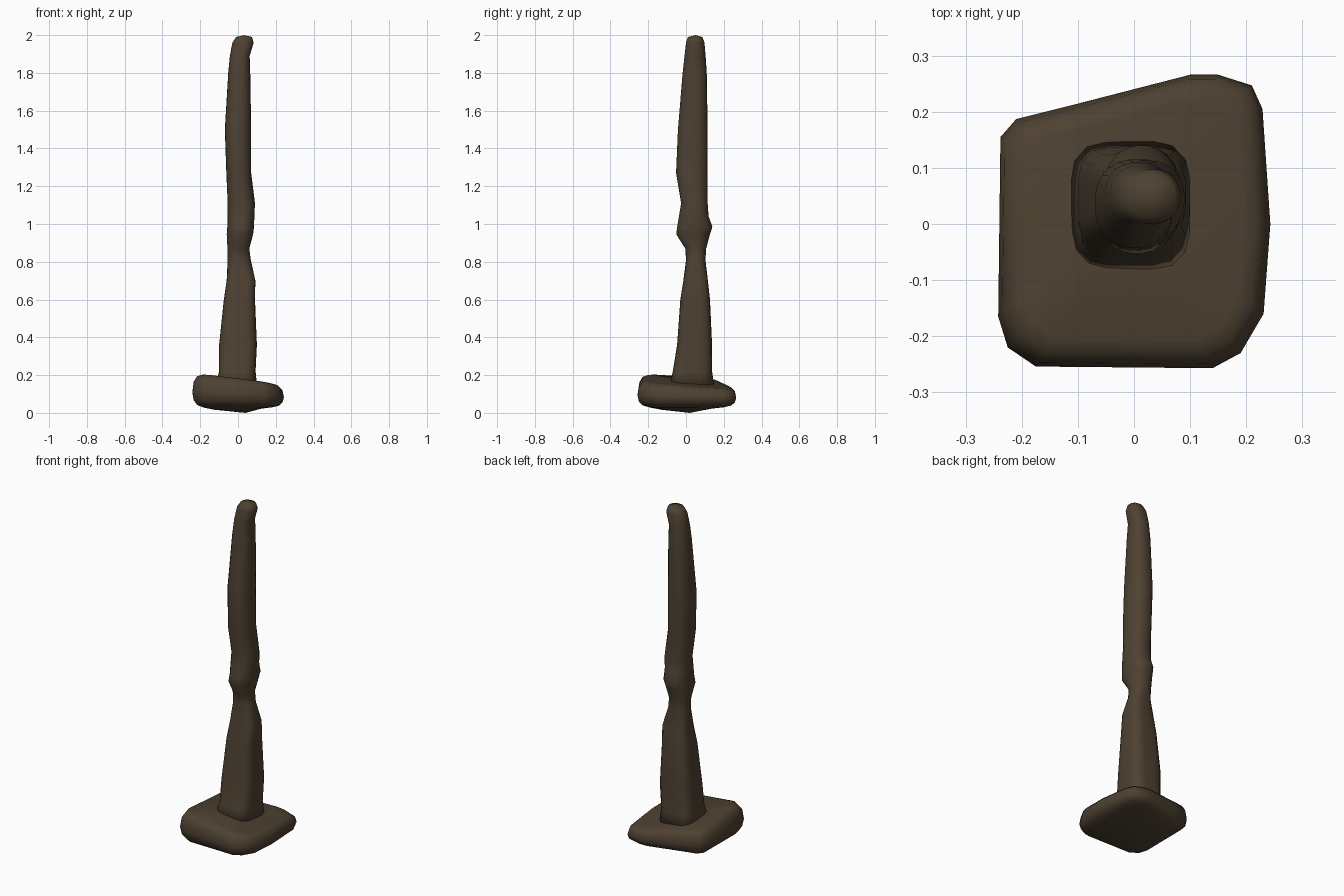
import bpy, bmesh, math

if "Cube" in bpy.data.objects:
    bpy.data.objects.remove(bpy.data.objects["Cube"])

wood = bpy.data.materials.new("dark brown wood")
wood.diffuse_color = (0.075, 0.053, 0.031, 1)
wood.use_nodes = True
wood.node_tree.nodes["Principled BSDF"].inputs["Base Color"].default_value = wood.diffuse_color


def loft(name, rings, low, high):
    """Skin a stack of rings, closing both ends with a fan to a pole point."""
    bm = bmesh.new()
    loops = [[bm.verts.new(p) for p in r] for r in rings]
    n = len(loops[0])
    for a, b in zip(loops, loops[1:]):
        for i in range(n):
            j = (i + 1) % n
            bm.faces.new((a[i], a[j], b[j], b[i]))
    for loop, pole in ((loops[0], low), (loops[-1], high)):
        v = bm.verts.new(pole)
        for i in range(n):
            bm.faces.new((loop[i], loop[(i + 1) % n], v))
    bmesh.ops.recalc_face_normals(bm, faces=bm.faces)
    me = bpy.data.meshes.new(name)
    bm.to_mesh(me)
    bm.free()
    for p in me.polygons:
        p.use_smooth = True
    me.materials.append(wood)
    ob = bpy.data.objects.new(name, me)
    bpy.context.collection.objects.link(ob)
    return ob


# Worn post: z, x min, x max, y min, y max
sections = [
    (.15, -.12, .1, -.085, .148), (.22, -.1, .093, -.07, .138),
    (.36, -.1, .1, -.047, .138), (.6, -.075, .09, -.03, .127),
    (.7, -.06, .092, -.014, .116), (.81, -.055, .068, 0, .103),
    (.87, -.056, .06, -.004, .107), (.945, -.06, .08, -.052, .127),
    (.985, -.057, .085, -.047, .14), (1.04, -.055, .087, -.038, .12),
    (1.11, -.055, .09, -.026, .115), (1.27, -.062, .07, -.053, .115),
    (1.5, -.07, .07, -.043, .115), (1.8, -.052, .065, -.018, .11),
    (1.89, -.043, .062, -.008, .104), (1.96, -.03, .083, 0, .098),
    (1.99, -.01, .074, .01, .087),
]


def section_ring(z, x0, x1, y0, y1, n=24):
    e = 4 if z < 0.72 else 2.3   # squared below the worn neck, rounder above
    pts = []
    for i in range(n):
        t = math.tau * (i + 0.5) / n
        c, s = math.cos(t), math.sin(t)
        k = (abs(c) ** e + abs(s) ** e) ** (-1 / e) / 2
        pts.append(((x0 + x1) / 2 + (x1 - x0) * c * k,
                    (y0 + y1) / 2 + (y1 - y0) * s * k, z))
    return pts


loft("post", [section_ring(*s) for s in sections], (0, 0.03, 0.1), (0.032, 0.05, 2.0))

# Lumpy foot slab: uneven outline, top tilted up towards front left
outline = [
    (-.238, .155), (-.21, .187), (-.11, .212), (.1, .266), (.15, .266),
    (.21, .247), (.229, .205), (.243, 0), (.231, -.16), (.19, -.23),
    (.14, -.257), (-.175, -.254), (-.225, -.22), (-.242, -.165)]
profile = [(.5, -.1), (.75, -.03), (.89, .05), (.97, .2), (1, .45),
           (.97, .78), (.9, .95), (.8, 1)]


def foot_point(x, y, s, f):
    bottom, top = 0.033, 0.167 - 0.10 * x - 0.06 * y
    return (x * s, y * s, bottom + (top - bottom) * f)


loft("foot", [[foot_point(x, y, s, f) for x, y in outline] for s, f in profile],
     (0.04, 0.02, 0.0), (0, 0, 0.17))
